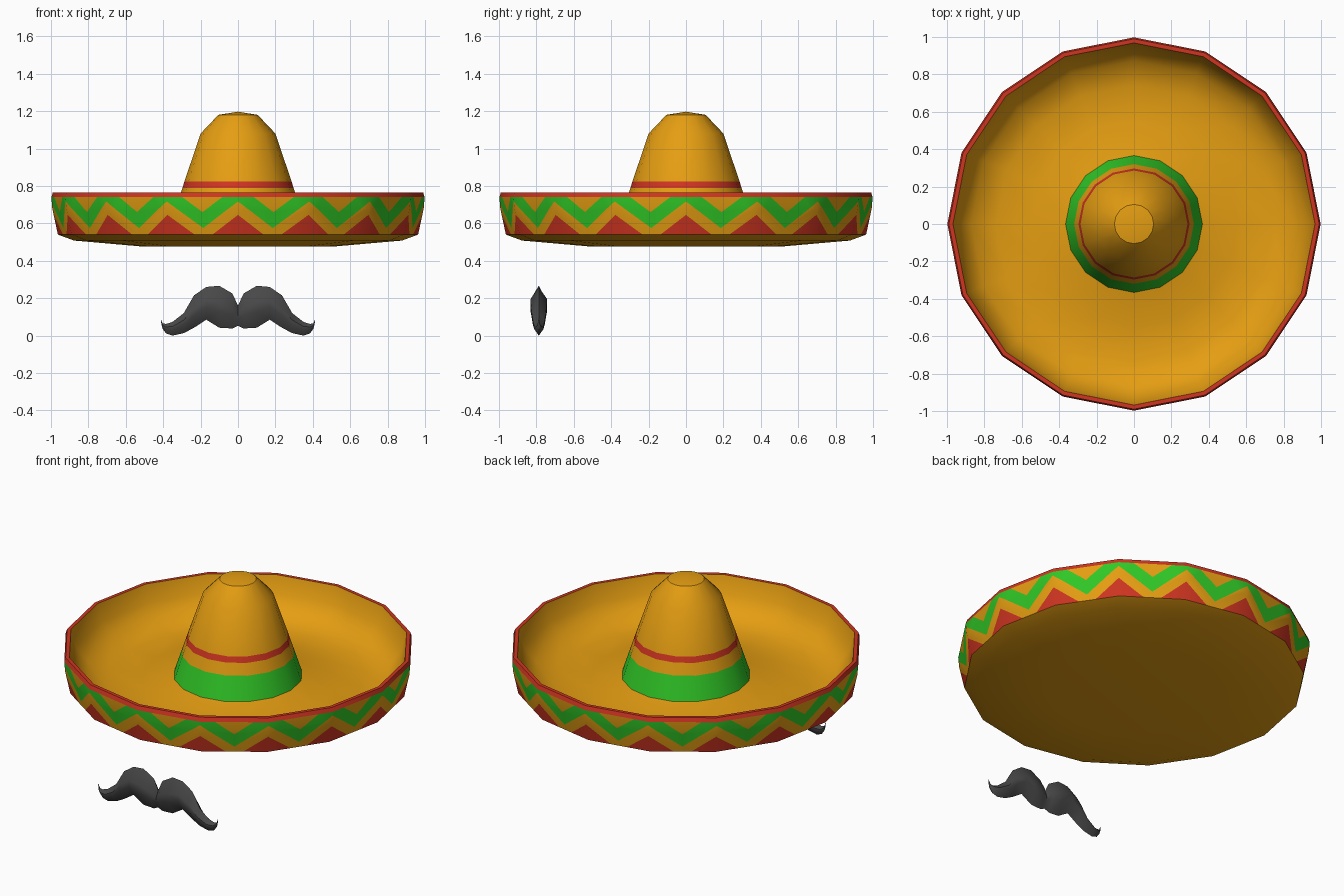
import bpy, bmesh, math
from mathutils import Vector

if "Cube" in bpy.data.objects:
    bpy.data.objects.remove(bpy.data.objects["Cube"])

N = 16  # sides of the hat


def mat(name, col):
    m = bpy.data.materials.new(name)
    m.diffuse_color = (*col, 1)
    m.use_nodes = True
    m.node_tree.nodes["Principled BSDF"].inputs["Base Color"].default_value = m.diffuse_color
    return m


HAT = [mat("straw_orange", (0.78, 0.34, 0.006)),
       mat("trim_red", (0.62, 0.035, 0.015)),
       mat("trim_green", (0.03, 0.58, 0.02))]
HAIR = [mat("hair_grey", (0.065, 0.065, 0.065))]
ORANGE, RED, GREEN = 0, 1, 2


def finish(name, bm, mats, angle=35):
    me = bpy.data.meshes.new(name)
    bm.to_mesh(me)
    bm.free()
    for m in mats:
        me.materials.append(m)
    ob = bpy.data.objects.new(name, me)
    bpy.context.collection.objects.link(ob)
    bpy.ops.object.select_all(action='DESELECT')
    ob.select_set(True)
    bpy.context.view_layer.objects.active = ob
    bpy.ops.object.shade_smooth_by_angle(angle=math.radians(angle))
    return ob


def corner(k):
    a = math.tau * k / N - math.pi / 2
    return Vector((math.cos(a), math.sin(a), 0))


def lathe(name, profile, colours):
    """Revolve (r, z) points; one colour per row, None leaves the row open."""
    bm = bmesh.new()
    rings = []
    for r, z in profile:
        if r == 0:
            rings.append([bm.verts.new((0, 0, z))] * N)
        else:
            rings.append([bm.verts.new(corner(k) * r + Vector((0, 0, z))) for k in range(N)])
    for lo, hi, c in zip(rings, rings[1:], colours):
        if c is None:
            continue
        for k in range(N):
            n = (k + 1) % N
            vs = list(dict.fromkeys((lo[k], lo[n], hi[n], hi[k])))
            bm.faces.new(vs).material_index = c
    return finish(name, bm, HAT)


# brim: underside, open row for the patterned band, red rim, inner bowl
lathe("brim",
      [(0, 0.475), (0.5, 0.475), (0.877, 0.508), (0.963, 0.54), (0.998, 0.74),
       (0.99, 0.765), (0.968, 0.765), (0.94, 0.66), (0.87, 0.575),
       (0.74, 0.535), (0.55, 0.54), (0.366, 0.58)],
      [ORANGE] * 3 + [None] + [RED] * 2 + [ORANGE] * 5)

# crown with green base band and red stripe
lathe("crown",
      [(0.366, 0.578), (0.32, 0.72), (0.297, 0.79), (0.286, 0.825),
       (0.2, 1.08), (0.105, 1.18), (0, 1.197)],
      [GREEN, ORANGE, RED, ORANGE, ORANGE, ORANGE])

# patterned band: half of one repeat in (u, z), mirrored and repeated
cells = [(RED, [(0, .54), (.74, .54), (0, .645)]),
         (ORANGE, [(.74, .54), (1, .54), (1, .575), (0, .717), (0, .645)]),
         (GREEN, [(0, .717), (1, .575), (1, .66), (.44, .74), (0, .74)]),
         (ORANGE, [(.44, .74), (1, .66), (1, .74)])]
bm = bmesh.new()
for k in range(N):
    for side in (1, -1):
        for c, pts in cells:
            vs = [bm.verts.new((2 * k + side * u, 0, z)) for u, z in pts[::side]]
            bm.faces.new(vs).material_index = c
bmesh.ops.bisect_plane(bm, geom=bm.verts[:] + bm.edges[:] + bm.faces[:],
                       plane_co=(0, 0, 0.68), plane_no=(0, 0, 1))


def band_radius(z):
    if z < 0.68:
        return 0.963 + (z - 0.54) / 0.14 * 0.03
    return 0.993 + (z - 0.68) / 0.06 * 0.005


# wrap the flat strip round the hat
for v in bm.verts:
    t, z = v.co.x / 2, v.co.z
    k = math.floor(t + 1e-6)
    v.co = corner(k).lerp(corner(k + 1), t - k) * band_radius(z)
    v.co.z = z
bmesh.ops.remove_doubles(bm, verts=bm.verts[:], dist=0.0005)
finish("zigzag_band", bm, HAT)

# moustache: sections (x, top z, bottom z, half thickness), mirrored in x
sections = [(0, .16, .052, .02), (.03, .225, .038, .038), (.10, .266, .042, .045),
            (.17, .26, .085, .045), (.235, .215, .042, .04), (.29, .12, .022, .032),
            (.35, .073, .009, .024), (.385, .062, .02, .016), (.404, .066, .038, .008),
            (.413, .09, .08, .002)]
ring = [(0, 1), (-1, .62), (-1, .38), (0, 0), (1, .38), (1, .62)]
bm = bmesh.new()
for side in (1, -1):
    loops = [[bm.verts.new((side * x, -0.787 + h * a, zb + (zt - zb) * b)) for a, b in ring]
             for x, zt, zb, h in sections]
    for p, q in zip(loops, loops[1:]):
        for i in range(6):
            j = (i + 1) % 6
            bm.faces.new((p[i], p[j], q[j], q[i]))
    bm.faces.new(loops[-1])
bmesh.ops.remove_doubles(bm, verts=bm.verts[:], dist=0.0005)
bmesh.ops.recalc_face_normals(bm, faces=bm.faces[:])
# the lowest point of the model rests on the ground
low = min(v.co.z for v in bm.verts)
for v in bm.verts:
    if v.co.z < low + 0.02:
        v.co.z -= low
finish("moustache", bm, HAIR, 40)
